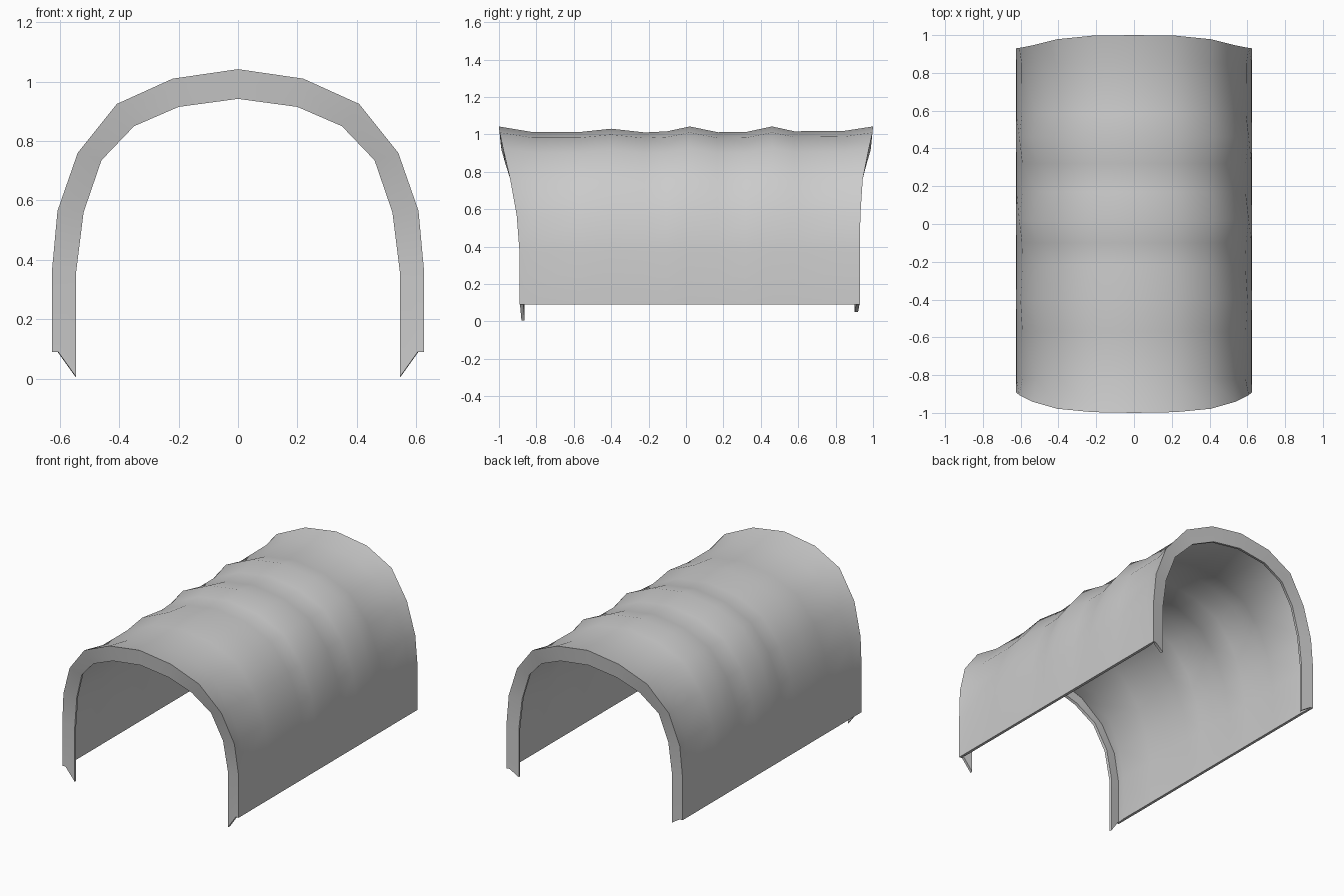
import bpy, bmesh, math
from mathutils import Vector

cube = bpy.data.objects.get("Cube")
if cube:
    bpy.data.objects.remove(cube, do_unlink=True)

# Undyed cloth material
cloth = bpy.data.materials.new("grey_cloth")
cloth.use_nodes = True
GREY = (0.6, 0.6, 0.6, 1)
cloth.diffuse_color = GREY
cloth.node_tree.nodes["Principled BSDF"].inputs["Base Color"].default_value = GREY

# Half arch from hem to crown: x, z, front y, back y
OUTER = [(.626, .09, -.89, .93), (.626, .37, -.89, .93), (.608, .565, -.905, .932),
         (.54, .76, -.94, .945), (.408, .925, -.978, .978), (.22, 1.01, -.996, .997),
         (0, 1.042, -1, 1)]
# Inner edge of the end hems: x, z
INNER = [(.545, .005), (.545, .36), (.52, .56), (.46, .735), (.35, .85), (.2, .915), (0, .942)]
# Sag of the cloth between the hoops: y, depth
SAG = [(-.82, .03), (-.57, .03), (-.4, .012), (-.22, .032), (-.1, .026), (.02, 0),
       (.17, .031), (.32, .03), (.46, 0), (.58, .026), (.85, .023)]


def both_sides(half):
    """Mirror a half arch into a full one, running from +x to -x."""
    return half + [(-p[0],) + tuple(p[1:]) for p in reversed(half[:-1])]


outer, inner = both_sides(OUTER), both_sides(INNER)


def hem_row(back, t):
    """One row of an end hem; t runs from the rim to the inner edge."""
    row = []
    for i, (o, n) in enumerate(zip(outer, inner)):
        z = o[1] + (n[1] - o[1]) * t
        if i in (0, len(outer) - 1):
            # the loose corner hangs lower at the front than at the back
            drop = .04 if back else .085
            z = .09 - drop * max(0, (t - .25) / .75)
        y = o[3] - .01 * t if back else o[2] + .01 * t
        row.append(Vector((o[0] + (n[0] - o[0]) * t, y, z)))
    return row


def hoop_row(y, sag):
    """One row across the cover, pulled inward by the sag on the upper part."""
    row = []
    for x, z, *_ in outer:
        weight = min(1, max(0, (z - .3) / .45))
        pull = Vector((x, 0, max(z - .4, 0)))
        row.append(Vector((x, y, z)) - pull.normalized() * sag * weight)
    return row


rows = [hem_row(False, t) for t in (1, .25, 0)]
rows += [hoop_row(y, s) for y, s in SAG]
rows += [hem_row(True, t) for t in (0, .25, 1)]

# Cloth sheet with turned-in hems
bm = bmesh.new()
grid = [[bm.verts.new(p) for p in row] for row in rows]
for a, b in zip(grid, grid[1:]):
    for i in range(len(a) - 1):
        bm.faces.new((a[i], b[i], b[i + 1], a[i + 1]))
bm.normal_update()
crown = max(bm.faces, key=lambda f: f.calc_center_median().z)
if crown.normal.z < 0:
    bmesh.ops.reverse_faces(bm, faces=bm.faces[:])
mesh = bpy.data.meshes.new("canvas_cover")
bm.to_mesh(mesh)
bm.free()
cover = bpy.data.objects.new("canvas_cover", mesh)
bpy.context.collection.objects.link(cover)
mesh.materials.append(cloth)

# Cloth thickness
solid = cover.modifiers.new("thickness", 'SOLIDIFY')
solid.thickness = .018
solid.offset = -1

# Smooth cloth with crisp hems
bpy.context.view_layer.objects.active = cover
cover.select_set(True)
bpy.ops.object.modifier_apply(modifier=solid.name)
bpy.ops.object.shade_smooth_by_angle(angle=math.radians(40))
